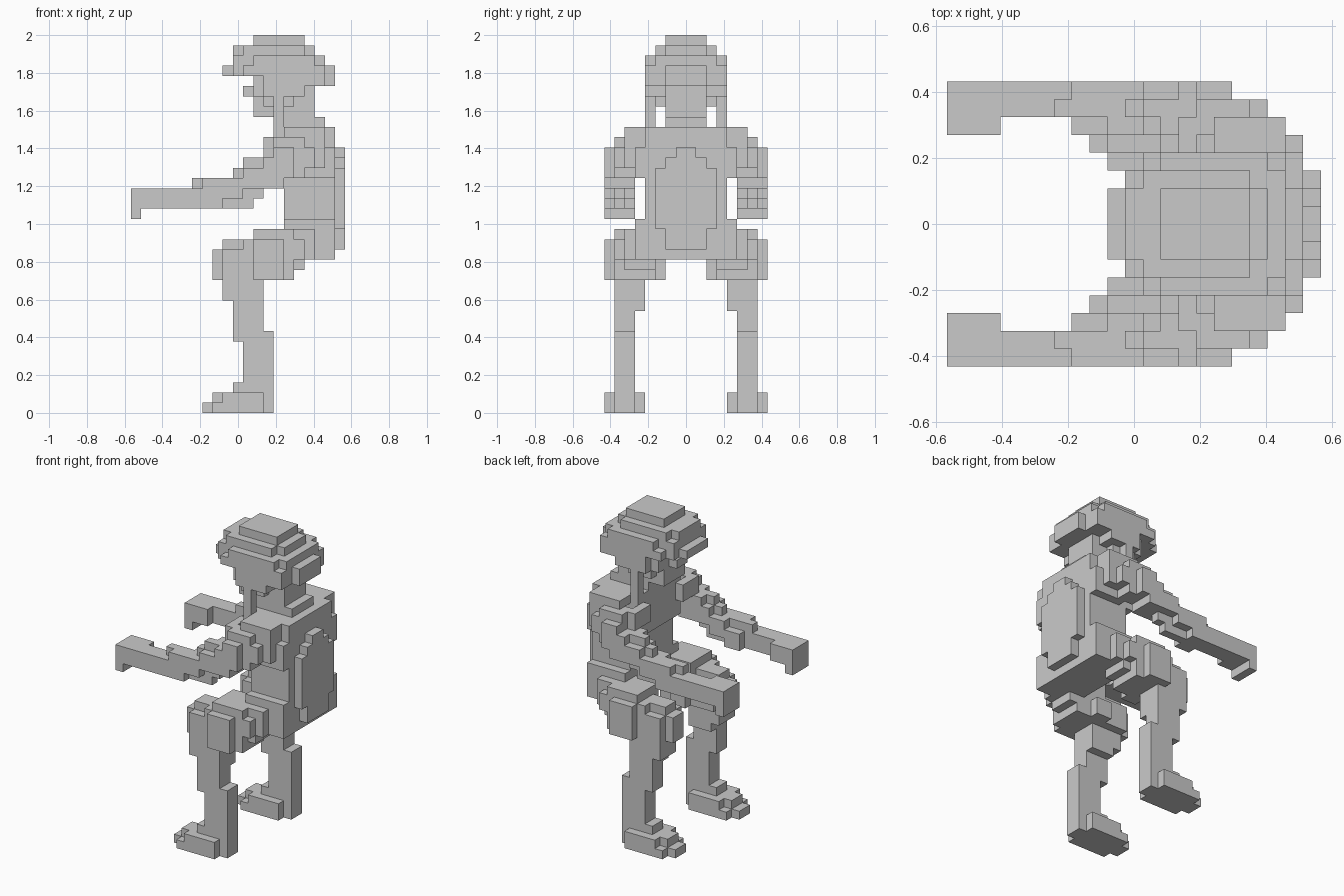
import bpy
import bmesh
from mathutils import Vector

cube = bpy.data.objects.get("Cube")
if cube:
    bpy.data.objects.remove(cube, do_unlink=True)

UNIT = 2 / 37
ORIGIN_X = 10.5

grey = bpy.data.materials.new("plain grey")
grey.use_nodes = True
grey.diffuse_color = (0.59, 0.59, 0.59, 1)
grey.node_tree.nodes["Principled BSDF"].inputs["Base Color"].default_value = grey.diffuse_color

parts = {}      # part name -> set of filled cells
occupied = set()


def block(part, x, y, z):
    """Fill a box of cells, mirrored across the middle plane."""
    cells = parts.setdefault(part, set())
    for i in range(*x):
        for j in range(*y):
            for k in range(*z):
                for cell in ((i, j, k), (i, -1 - j, k)):
                    if cell not in occupied:
                        occupied.add(cell)
                        cells.add(cell)


# Helmet with a short peak
block("helmet", x=(12, 17), y=(0, 2), z=(36, 37))
block("helmet", x=(10, 18), y=(0, 2), z=(35, 36))
block("helmet", x=(11, 17), y=(2, 3), z=(35, 36))
block("helmet", x=(10, 19), y=(0, 3), z=(34, 35))
block("helmet", x=(12, 18), y=(3, 4), z=(34, 35))
block("helmet", x=(10, 19), y=(0, 3), z=(33, 34))
block("helmet", x=(9, 10), y=(0, 2), z=(33, 34))
block("helmet", x=(11, 19), y=(3, 4), z=(33, 34))
block("helmet", x=(12, 19), y=(0, 3), z=(32, 33))
block("helmet", x=(13, 19), y=(3, 4), z=(32, 33))
block("helmet", x=(19, 20), y=(0, 2), z=(32, 34))

# Face, nose and neck
block("head", x=(12, 17), y=(0, 3), z=(31, 32))
block("head", x=(12, 17), y=(0, 2), z=(30, 31))
block("head", x=(13, 16), y=(2, 3), z=(30, 31))
block("head", x=(12, 17), y=(0, 2), z=(29, 30))
block("head", x=(17, 18), y=(0, 2), z=(29, 32))
block("nose", x=(11, 12), y=(0, 1), z=(31, 32))
block("neck", x=(14, 18), y=(0, 2), z=(27, 29))
block("neck", x=(18, 19), y=(0, 2), z=(28, 29))

# Chin straps beside the face
block("straps", x=(14, 15), y=(3, 4), z=(28, 31))
block("straps", x=(13, 17), y=(3, 4), z=(31, 32))

# Torso, wide at chest and hips
block("torso", x=(15, 20), y=(0, 4), z=(15, 28))
block("torso", x=(14, 15), y=(0, 4), z=(23, 28))
block("torso", x=(13, 14), y=(3, 6), z=(25, 27))
block("torso", x=(16, 19), y=(4, 5), z=(23, 27))
block("torso", x=(19, 20), y=(4, 5), z=(23, 26))
block("torso", x=(15, 20), y=(4, 5), z=(15, 19))
block("torso", x=(15, 19), y=(4, 6), z=(27, 28))
block("torso", x=(15, 19), y=(5, 6), z=(24, 27))

# Back plate with stepped ends
block("back_plate", x=(20, 21), y=(0, 2), z=(16, 25))
block("back_plate", x=(20, 21), y=(2, 3), z=(18, 24))
block("back_plate", x=(20, 21), y=(0, 1), z=(25, 26))

# Shoulders, rounded toward the back
block("shoulders", x=(14, 17), y=(5, 7), z=(23, 27))
block("shoulders", x=(17, 18), y=(5, 7), z=(24, 26))
block("shoulders", x=(14, 15), y=(7, 8), z=(22, 26))
block("shoulders", x=(15, 16), y=(7, 8), z=(23, 26))

# Arms reaching forward, stepping down from the shoulders
block("arms", x=(13, 15), y=(5, 7), z=(22, 25))
block("arms", x=(13, 14), y=(7, 8), z=(22, 25))
block("arms", x=(11, 13), y=(6, 7), z=(21, 25))
block("arms", x=(11, 13), y=(5, 8), z=(22, 24))
block("arms", x=(12, 13), y=(5, 6), z=(24, 25))
block("arms", x=(10, 12), y=(6, 7), z=(20, 24))
block("arms", x=(9, 11), y=(5, 8), z=(21, 23))
block("arms", x=(7, 10), y=(6, 7), z=(20, 23))
block("arms", x=(7, 9), y=(7, 8), z=(20, 23))
block("arms", x=(7, 9), y=(5, 6), z=(20, 22))
block("arms", x=(6, 7), y=(6, 7), z=(22, 23))
block("arms", x=(3, 7), y=(6, 8), z=(20, 22))
block("hands", x=(0, 3), y=(5, 8), z=(20, 22))
block("hands", x=(0, 1), y=(5, 8), z=(19, 20))

# Hips and thighs
block("hips", x=(12, 18), y=(5, 6), z=(15, 18))
block("hips", x=(12, 16), y=(6, 7), z=(15, 18))
block("hips", x=(16, 17), y=(6, 7), z=(15, 17))
block("hips", x=(12, 15), y=(3, 5), z=(15, 18))
block("hips", x=(14, 17), y=(3, 6), z=(14, 15))
block("thighs", x=(9, 12), y=(4, 7), z=(13, 16))
block("thighs", x=(9, 11), y=(4, 6), z=(16, 17))
block("thighs", x=(11, 12), y=(4, 7), z=(16, 17))
block("thighs", x=(9, 12), y=(3, 4), z=(13, 16))
block("thighs", x=(12, 15), y=(7, 8), z=(13, 17))
block("thighs", x=(12, 14), y=(2, 7), z=(13, 15))
block("thighs", x=(14, 16), y=(3, 7), z=(13, 15))
block("knees", x=(8, 9), y=(4, 6), z=(13, 16))

# Lower legs
block("shins", x=(9, 13), y=(4, 7), z=(11, 13))
block("shins", x=(10, 13), y=(4, 7), z=(10, 11))
block("shins", x=(10, 13), y=(5, 7), z=(7, 10))
block("shins", x=(11, 14), y=(5, 7), z=(2, 8))

# Feet
block("feet", x=(8, 13), y=(4, 8), z=(0, 1))
block("feet", x=(7, 8), y=(5, 7), z=(0, 1))
block("feet", x=(13, 14), y=(5, 7), z=(0, 2))
block("feet", x=(8, 13), y=(5, 7), z=(1, 2))
block("feet", x=(9, 13), y=(4, 8), z=(1, 2))
block("feet", x=(10, 11), y=(5, 7), z=(2, 3))


def skin(name, cells):
    """Make an object from the outward faces of a part's cells."""
    bm = bmesh.new()
    for cell in sorted(cells):
        centre = Vector(cell) + Vector((0.5, 0.5, 0.5))
        for axis in range(3):
            for sign in (-1, 1):
                normal = Vector((0, 0, 0))
                normal[axis] = sign
                neighbour = tuple(int(c + n) for c, n in zip(cell, normal))
                if neighbour in occupied:
                    continue
                u = Vector((0, 0, 0))
                u[(axis + 1) % 3] = 0.5
                v = normal.cross(u)
                middle = centre + normal / 2
                corners = (middle - u - v, middle + u - v, middle + u + v, middle - u + v)
                bm.faces.new([bm.verts.new(((p.x - ORIGIN_X) * UNIT, p.y * UNIT, p.z * UNIT))
                              for p in corners])
    bmesh.ops.remove_doubles(bm, verts=bm.verts, dist=UNIT / 100)
    bmesh.ops.dissolve_limit(bm, angle_limit=0.01, verts=bm.verts, edges=bm.edges)
    mesh = bpy.data.meshes.new(name)
    bm.to_mesh(mesh)
    bm.free()
    mesh.materials.append(grey)
    bpy.context.collection.objects.link(bpy.data.objects.new(name, mesh))


for part_name, part_cells in parts.items():
    skin(part_name, part_cells)
